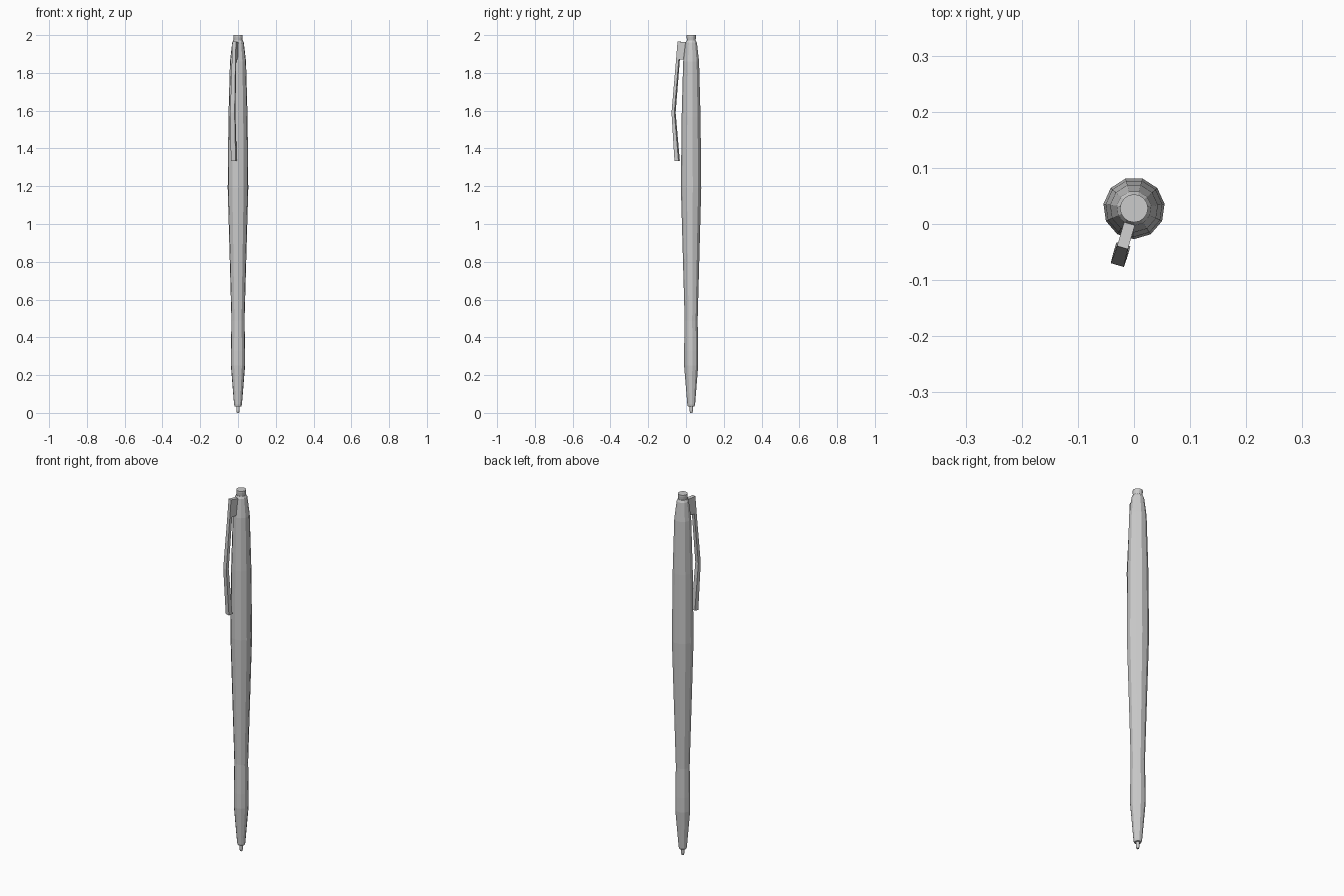
import bpy, bmesh
from math import pi, sin, cos

if "Cube" in bpy.data.objects:
    bpy.data.objects.remove(bpy.data.objects["Cube"])

CY = 0.028           # barrel axis offset in y
CLIP_ANGLE = -pi / 2 - pi / 11   # clip sits on the middle of one barrel facet


def make(name, bm):
    bmesh.ops.recalc_face_normals(bm, faces=bm.faces)
    me = bpy.data.meshes.new(name)
    bm.to_mesh(me)
    bm.free()
    ob = bpy.data.objects.new(name, me)
    bpy.context.collection.objects.link(ob)
    return ob


def lathe(name, profile, sides):
    """Closed faceted turning from (radius, z) pairs, a vertex facing -y."""
    bm = bmesh.new()
    rings = []
    for r, z in profile:
        rings.append([bm.verts.new((r * cos(-pi / 2 + 2 * pi * i / sides),
                                    CY + r * sin(-pi / 2 + 2 * pi * i / sides), z))
                      for i in range(sides)])
    for a, b in zip(rings, rings[1:]):
        for i in range(sides):
            j = (i + 1) % sides
            bm.faces.new((a[i], a[j], b[j], b[i]))
    bm.faces.new(rings[0][::-1])
    bm.faces.new(rings[-1])
    return make(name, bm)


# Faceted barrel
lathe("barrel", [(0.018, 0.035), (0.021, 0.045), (0.038, 0.25), (0.038, 0.33),
                 (0.035, 0.49), (0.055, 1.19), (0.051, 1.57), (0.043, 1.86),
                 (0.031, 1.96), (0.025, 1.972)], 11)

# Writing tip and push button
lathe("writing_tip", [(0.006, 0.0), (0.009, 0.012), (0.009, 0.04)], 12)
lathe("push_button", [(0.022, 1.96), (0.023, 1.975), (0.025, 1.99), (0.025, 2.0)], 16)

# Clip: stations of (inner distance, inner z, outer distance, outer z, half width)
stations = [(0.028, 1.962, 0.073, 1.966, 0.010),
            (0.036, 1.87, 0.081, 1.87, 0.010),
            (0.066, 1.87, 0.081, 1.87, 0.010),
            (0.090, 1.59, 0.1055, 1.59, 0.0122),
            (0.067, 1.335, 0.089, 1.333, 0.013)]


def clip_segment(bm, a, b):
    """Box between two stations along the clip."""
    d = (cos(CLIP_ANGLE), sin(CLIP_ANGLE))
    quads = []
    for di, zi, do, zo, w in (a, b):
        quads.append([bm.verts.new((d[0] * r - d[1] * s, CY + d[1] * r + d[0] * s, z))
                      for r, z, s in ((di, zi, -w), (do, zo, -w), (do, zo, w), (di, zi, w))])
    p, q = quads
    for i in range(4):
        j = (i + 1) % 4
        bm.faces.new((p[i], p[j], q[j], q[i]))
    return p, q


bm = bmesh.new()
p, q = clip_segment(bm, stations[0], stations[1])   # mounting block
bm.faces.new(p)
for a, b in ((2, 3), (3, 4)):                       # bent arm
    p2, q2 = clip_segment(bm, stations[a], stations[b])
bm.faces.new(q2)
bmesh.ops.remove_doubles(bm, verts=bm.verts, dist=0.0005)
# underside of the block, inboard of the arm
bm.verts.ensure_lookup_table()
edges = [e for e in bm.edges if e.is_boundary]
low = sorted({v for e in edges for v in e.verts},
             key=lambda v: v.co.x ** 2 + (v.co.y - CY) ** 2)[:4]
bmesh.ops.contextual_create(bm, geom=low)
make("pocket_clip", bm)
